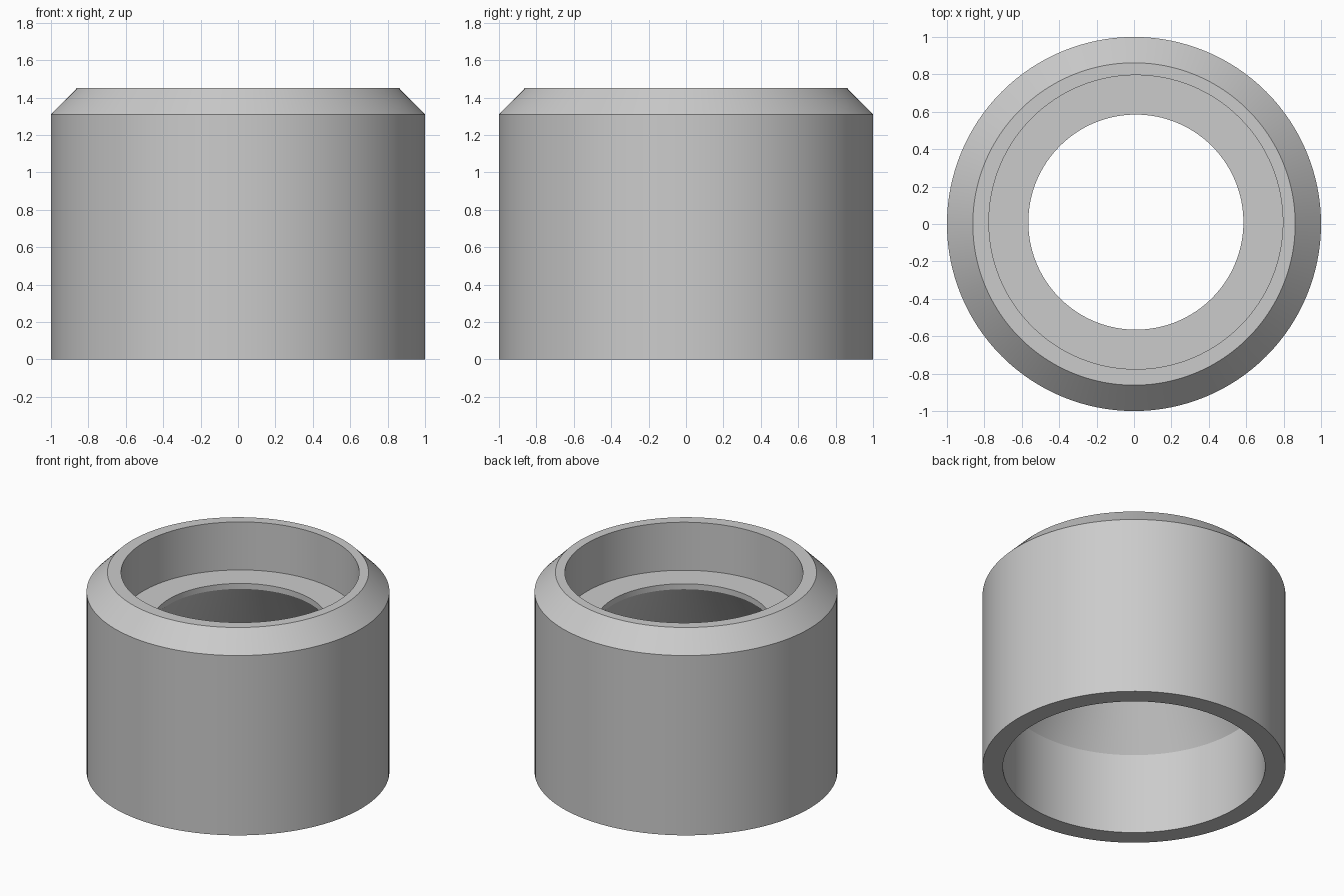
import bpy
import bmesh
from math import cos, sin, tau, radians

cube = bpy.data.objects.get("Cube")
if cube:
    bpy.data.objects.remove(cube, do_unlink=True)

SIDES = 128
BORE_SHIFT = 0.01   # upper bore sits slightly off the outer axis

# One plain grey for the whole part
grey = bpy.data.materials.new("plain_grey")
grey.use_nodes = True
colour = (0.6, 0.6, 0.6, 1)
grey.diffuse_color = colour
grey.node_tree.nodes["Principled BSDF"].inputs["Base Color"].default_value = colour

# Closed section: (radius, height, centre shift)
section = [
    (0.866, 0.0, 0),             # bottom rim
    (1.0, 0.0, 0),
    (1.0, 1.31, 0),              # outer wall
    (0.862, 1.45, 0),            # top chamfer
    (0.786, 1.45, BORE_SHIFT),   # top rim
    (0.786, 1.10, BORE_SHIFT),   # upper socket wall
    (0.575, 1.10, BORE_SHIFT),   # seat ledge
    (0.575, 1.06, BORE_SHIFT),   # through hole
    (0.866, 0.59, 0),            # cone down to the lower socket
]


def ring(bm, radius, height, shift):
    angles = [tau * i / SIDES for i in range(SIDES)]
    return [bm.verts.new((shift + radius * cos(a), shift + radius * sin(a), height))
            for a in angles]


# Collar body: bridge each ring to the next, and the last to the first
bm = bmesh.new()
rings = [ring(bm, *point) for point in section]
for lower, upper in zip(rings, rings[1:] + rings[:1]):
    for i in range(SIDES):
        j = (i + 1) % SIDES
        bm.faces.new((lower[i], lower[j], upper[j], upper[i]))
bmesh.ops.recalc_face_normals(bm, faces=bm.faces)

mesh = bpy.data.meshes.new("stepped_collar")
bm.to_mesh(mesh)
bm.free()
mesh.materials.append(grey)
collar = bpy.data.objects.new("stepped_collar", mesh)
bpy.context.collection.objects.link(collar)

# Smooth round walls, crisp rims
bpy.ops.object.select_all(action="DESELECT")
collar.select_set(True)
bpy.context.view_layer.objects.active = collar
bpy.ops.object.shade_smooth_by_angle(angle=radians(20))
